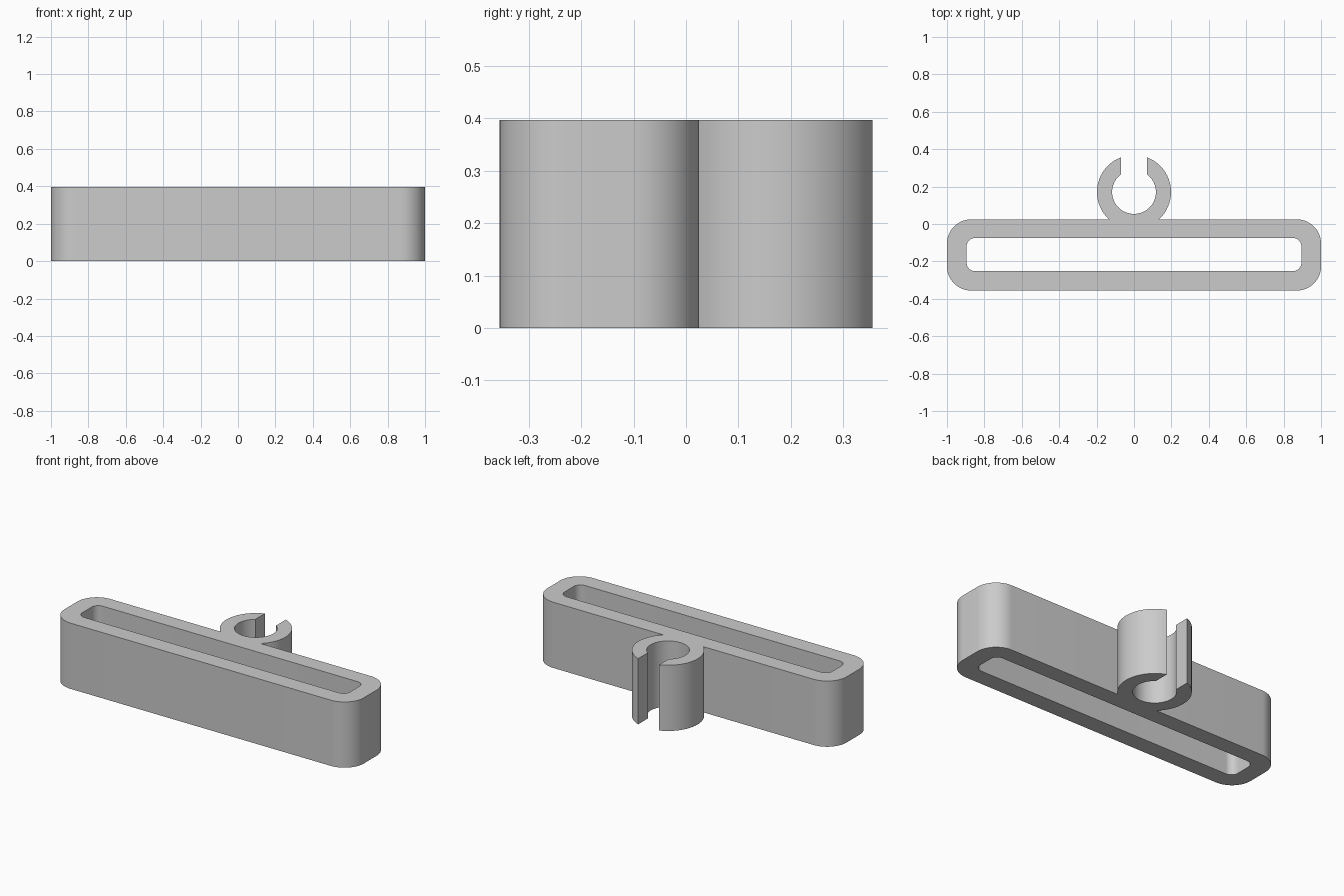
import bpy
import bmesh
from math import acos, asin, cos, sin, pi, radians
from mathutils import Vector

cube = bpy.data.objects.get("Cube")
if cube:
    bpy.data.objects.remove(cube, do_unlink=True)

HEIGHT = 0.397
BACK, FRONT = 0.025, -0.356            # outer frame depth limits
CLIP_Y, CLIP_R, BORE_R = 0.171, 0.198, 0.117
GAP = 0.07                             # half width of the clip opening


def arc(cx, cy, r, start, end, steps):
    return [(cx + r * cos(start + (end - start) * i / steps),
             cy + r * sin(start + (end - start) * i / steps))
            for i in range(steps + 1)]


def rounded_rect(half_x, y0, y1, r, steps):
    """Counter-clockwise outline that starts and ends on the back edge."""
    x = half_x - r
    corners = [(-x, y1 - r, pi / 2), (-x, y0 + r, pi),
               (x, y0 + r, 1.5 * pi), (x, y1 - r, 2 * pi)]
    return [p for cx, cy, a in corners
            for p in arc(cx, cy, r, a, a + pi / 2, steps)]


# Open ring clip, growing out of the back edge
root = asin((BACK - CLIP_Y) / CLIP_R)
tip, lip = acos(GAP / CLIP_R), acos(GAP / BORE_R)
clip = (arc(0, CLIP_Y, CLIP_R, root, tip, 24)
        + arc(0, CLIP_Y, BORE_R, lip, -pi - lip, 48)
        + arc(0, CLIP_Y, CLIP_R, pi - tip, pi - root, 24))

# Frame outline joined with the clip, and the long slot
outline = rounded_rect(1.0, FRONT, BACK, 0.13, 14) + clip
slot = rounded_rect(0.895, -0.252, -0.075, 0.045, 10)

bm = bmesh.new()
edges = []
for loop in (outline, slot):
    verts = [bm.verts.new((x, y, 0)) for x, y in loop]
    edges += [bm.edges.new((a, b)) for a, b in zip(verts, verts[1:] + verts[:1])]
bmesh.ops.triangle_fill(bm, edges=edges, use_beauty=True, normal=Vector((0, 0, 1)))

# Raise the flat section to full height
raised = bmesh.ops.extrude_face_region(bm, geom=bm.faces[:], use_keep_orig=True)
top = [g for g in raised["geom"] if isinstance(g, bmesh.types.BMVert)]
bmesh.ops.translate(bm, verts=top, vec=(0, 0, HEIGHT))
bmesh.ops.recalc_face_normals(bm, faces=bm.faces[:])

mesh = bpy.data.meshes.new("slotted_frame_with_clip")
bm.to_mesh(mesh)
bm.free()
body = bpy.data.objects.new("slotted_frame_with_clip", mesh)
bpy.context.collection.objects.link(body)

# Plain grey plastic
grey = bpy.data.materials.new("grey_plastic")
grey.use_nodes = True
grey.diffuse_color = (0.6, 0.6, 0.6, 1)
grey.node_tree.nodes["Principled BSDF"].inputs["Base Color"].default_value = (0.6, 0.6, 0.6, 1)
mesh.materials.append(grey)

# Smooth curved walls, sharp rims
bpy.ops.object.select_all(action="DESELECT")
body.select_set(True)
bpy.context.view_layer.objects.active = body
bpy.ops.object.shade_smooth_by_angle(angle=radians(30))
